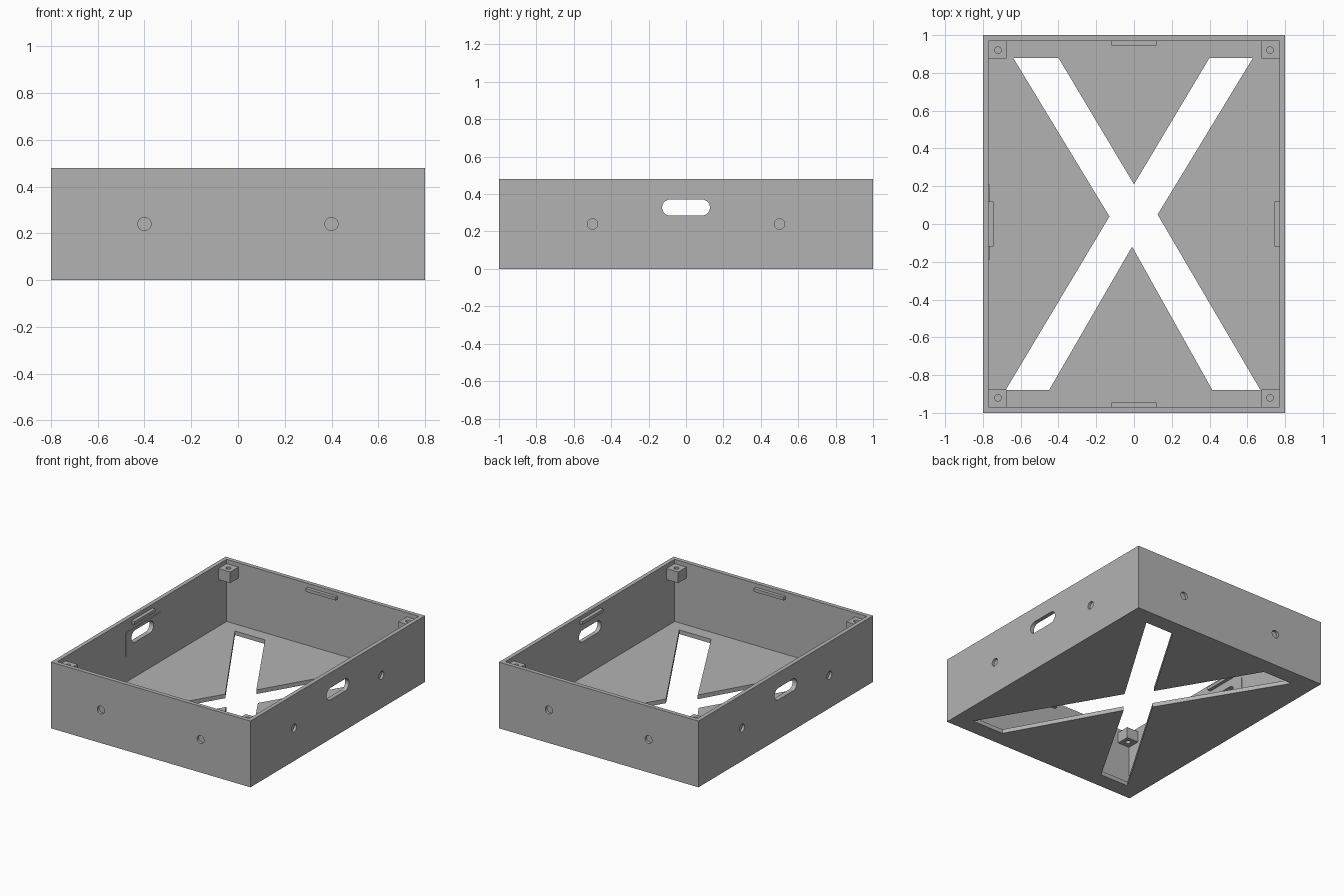
import bpy, bmesh, math
from mathutils import Vector

if "Cube" in bpy.data.objects:
    bpy.data.objects.remove(bpy.data.objects["Cube"], do_unlink=True)

GREY = (0.45, 0.45, 0.45, 1)
mat = bpy.data.materials.new("plain_grey")
mat.use_nodes = True
mat.diffuse_color = GREY
mat.node_tree.nodes["Principled BSDF"].inputs["Base Color"].default_value = GREY

HX, HY, H, WALL, FLOOR = 0.8, 1.0, 0.48, 0.03, 0.03
IX, IY = HX - WALL, HY - WALL


def prism(name, outline, depth):
    """Extrude a closed 3D outline along the depth vector."""
    bm = bmesh.new()
    face = bm.faces.new([bm.verts.new(p) for p in outline])
    ext = bmesh.ops.extrude_face_region(bm, geom=[face], use_keep_orig=True)
    moved = [v for v in ext["geom"] if isinstance(v, bmesh.types.BMVert)]
    bmesh.ops.translate(bm, verts=moved, vec=Vector(depth))
    bmesh.ops.recalc_face_normals(bm, faces=bm.faces)
    me = bpy.data.meshes.new(name)
    bm.to_mesh(me)
    bm.free()
    me.materials.append(mat)
    ob = bpy.data.objects.new(name, me)
    bpy.context.collection.objects.link(ob)
    return ob


def box(name, x0, x1, y0, y1, z0, z1):
    return prism(name, [(x0, y0, z0), (x1, y0, z0), (x1, y1, z0), (x0, y1, z0)], (0, 0, z1 - z0))


def ring(r, n=32):
    return [(r * math.cos(math.tau * i / n), r * math.sin(math.tau * i / n)) for i in range(n)]


def cut(ob, cutters):
    """Subtract the cutters, bake the result and remove them."""
    for c in cutters:
        c.hide_render = True
        m = ob.modifiers.new("cut", "BOOLEAN")
        m.operation, m.solver, m.object = "DIFFERENCE", "EXACT", c
    bpy.context.view_layer.update()
    dg = bpy.context.evaluated_depsgraph_get()
    me = bpy.data.meshes.new_from_object(ob.evaluated_get(dg))
    ob.modifiers.clear()
    ob.data = me
    for c in cutters:
        bpy.data.objects.remove(c, do_unlink=True)


def slot():
    """Rounded handle opening running through both side walls."""
    r, half, z = 0.043, 0.085, 0.328
    pts = []
    for side in (1, -1):
        for i in range(13):
            a = -math.pi / 2 + math.pi * i / 12
            pts.append((-1, side * (half + r * math.cos(a)), z + side * r * math.sin(a)))
    return prism("slot_cutter", pts, (2, 0, 0))


# Open tray with cross-shaped floor opening, handle slots and blind holes
tray = box("tray", -HX, HX, -HY, HY, 0, H)
cross = [(-0.64, 0.88), (-0.40, 0.88), (0, 0.21), (0.40, 0.88), (0.63, 0.88), (0.125, 0.05),
         (0.67, -0.88), (0.415, -0.88), (-0.01, -0.12), (-0.45, -0.88), (-0.68, -0.88), (-0.13, 0.04)]
cutters = [box("cavity", -IX, IX, -IY, IY, FLOOR, 1),
           prism("cross_cutter", [(x, y, -0.1) for x, y in cross], (0, 0, 0.2)),
           slot()]
DEEP = 0.018
for s in (1, -1):
    for t in (1, -1):
        cutters.append(prism("end_hole", [(t * 0.4 + a, s * (HY - DEEP), H / 2 + b) for a, b in ring(0.028)],
                             (0, s * 0.1, 0)))
        cutters.append(prism("side_hole", [(s * (HX - DEEP), t * 0.5 + a, H / 2 + b) for a, b in ring(0.028)],
                             (s * 0.1, 0, 0)))
cut(tray, cutters)

# Thin reinforcing panel around the right-hand slot
panel = box("slot_panel", -IX - 0.005, -IX + 0.004, -0.19, 0.21, 0.22, 0.39)
cut(panel, [slot()])

# Screw blocks in the four corners
for sx, nx in ((1, "left"), (-1, "right")):
    for sy, ny in ((1, "back"), (-1, "front")):
        xs = sorted((sx * (IX + 0.01), sx * 0.675))
        ys = sorted((sy * (IY + 0.01), sy * 0.875))
        block = box(f"{ny}_{nx}_screw_block", *xs, *ys, 0.37, 0.45)
        cut(block, [prism("screw_hole", [(sx * 0.72 + a, sy * 0.92 + b, 0.3) for a, b in ring(0.018, 24)],
                          (0, 0, 0.3))])

# Catch ridges below the rim, one per wall
for s, nx, ny in ((1, "left", "back"), (-1, "right", "front")):
    xs = sorted((s * (IX + 0.01), s * (IX - 0.025)))
    ys = sorted((s * (IY + 0.01), s * (IY - 0.025)))
    box(f"{nx}_catch", *xs, -0.12, 0.12, 0.43, 0.452)
    box(f"{ny}_catch", -0.12, 0.12, *ys, 0.43, 0.452)
